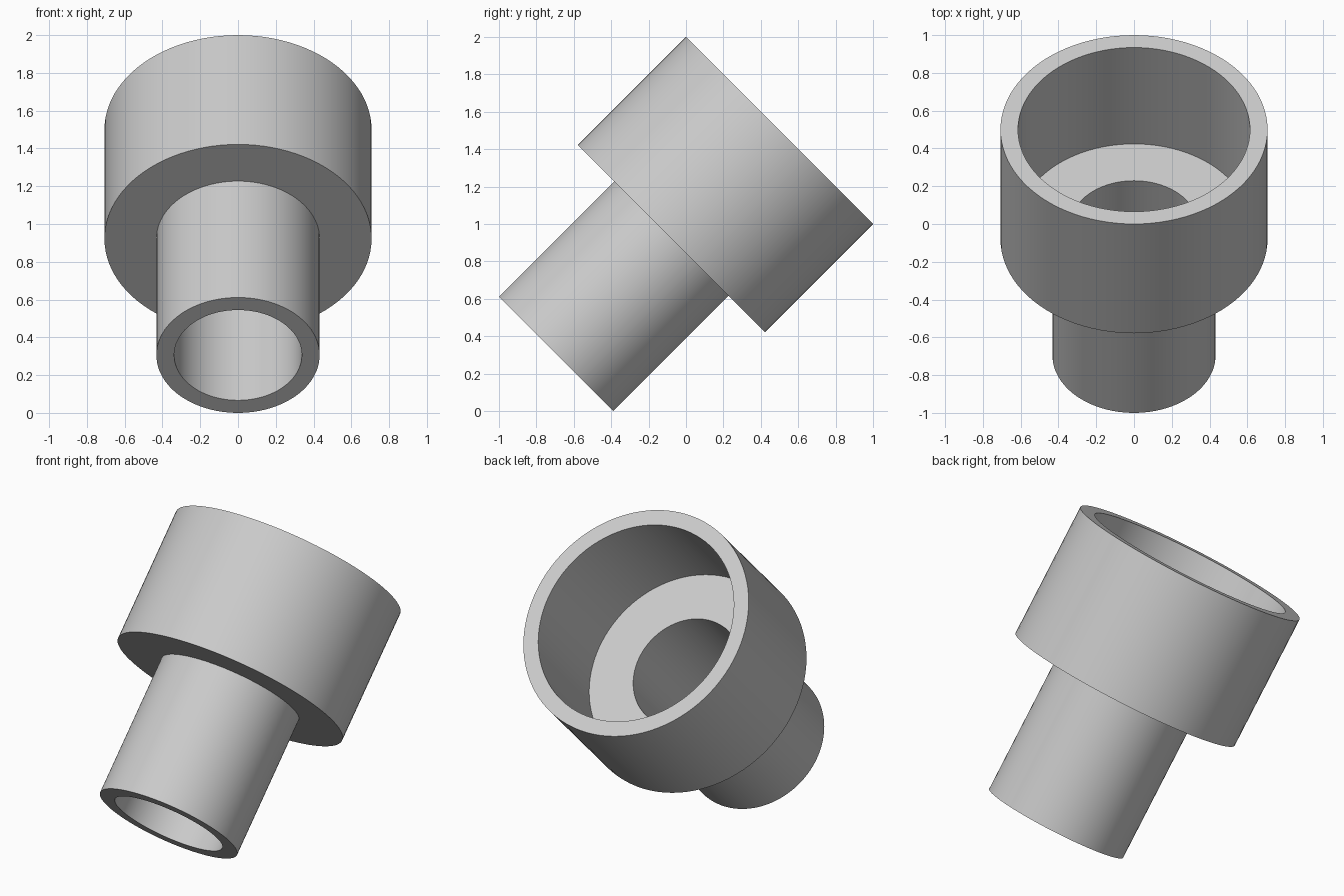
import bpy
import bmesh
import math
from mathutils import Matrix, Vector

cube = bpy.data.objects.get("Cube")
if cube:
    bpy.data.objects.remove(cube, do_unlink=True)

grey = bpy.data.materials.new("light grey")
grey.use_nodes = True
colour = (0.6, 0.6, 0.6, 1)
grey.diffuse_color = colour
grey.node_tree.nodes["Principled BSDF"].inputs["Base Color"].default_value = colour

# Sizes along the tilted axis
SEGMENTS = 96
WIDE, WIDE_BORE = 0.707, 0.614
NARROW, NARROW_BORE = 0.432, 0.338
RIM, FLOOR, SHOULDER, END = 0.707, -0.014, -0.111, -0.982


def revolve(name, profile):
    """Spin a closed (radius, height) outline about the z axis."""
    bm = bmesh.new()
    verts = [bm.verts.new((r, 0, h)) for r, h in profile]
    edges = [bm.edges.new((v, verts[i - 1])) for i, v in enumerate(verts)]
    bmesh.ops.spin(bm, geom=verts + edges, cent=(0, 0, 0), axis=(0, 0, 1),
                   angle=math.tau, steps=SEGMENTS, use_merge=True)
    bmesh.ops.remove_doubles(bm, verts=bm.verts, dist=0.0001)
    bmesh.ops.recalc_face_normals(bm, faces=bm.faces)
    mesh = bpy.data.meshes.new(name)
    bm.to_mesh(mesh)
    bm.free()
    obj = bpy.data.objects.new(name, mesh)
    bpy.context.collection.objects.link(obj)
    mesh.materials.append(grey)
    return obj


# Stepped hollow sleeve: wide socket, inner floor, narrow open spigot
sleeve = revolve("reducer_sleeve", [
    (WIDE, RIM), (WIDE, SHOULDER), (NARROW, SHOULDER), (NARROW, END),
    (NARROW_BORE, END), (NARROW_BORE, FLOOR), (WIDE_BORE, FLOOR), (WIDE_BORE, RIM),
])

# Lean the socket up and towards the back
sleeve.data.transform(Matrix.Translation(Vector((0, 0, 1)))
                      @ Matrix.Rotation(math.radians(-45), 4, 'X'))

bpy.ops.object.select_all(action='DESELECT')
sleeve.select_set(True)
bpy.context.view_layer.objects.active = sleeve
bpy.ops.object.shade_smooth_by_angle(angle=math.radians(30))
